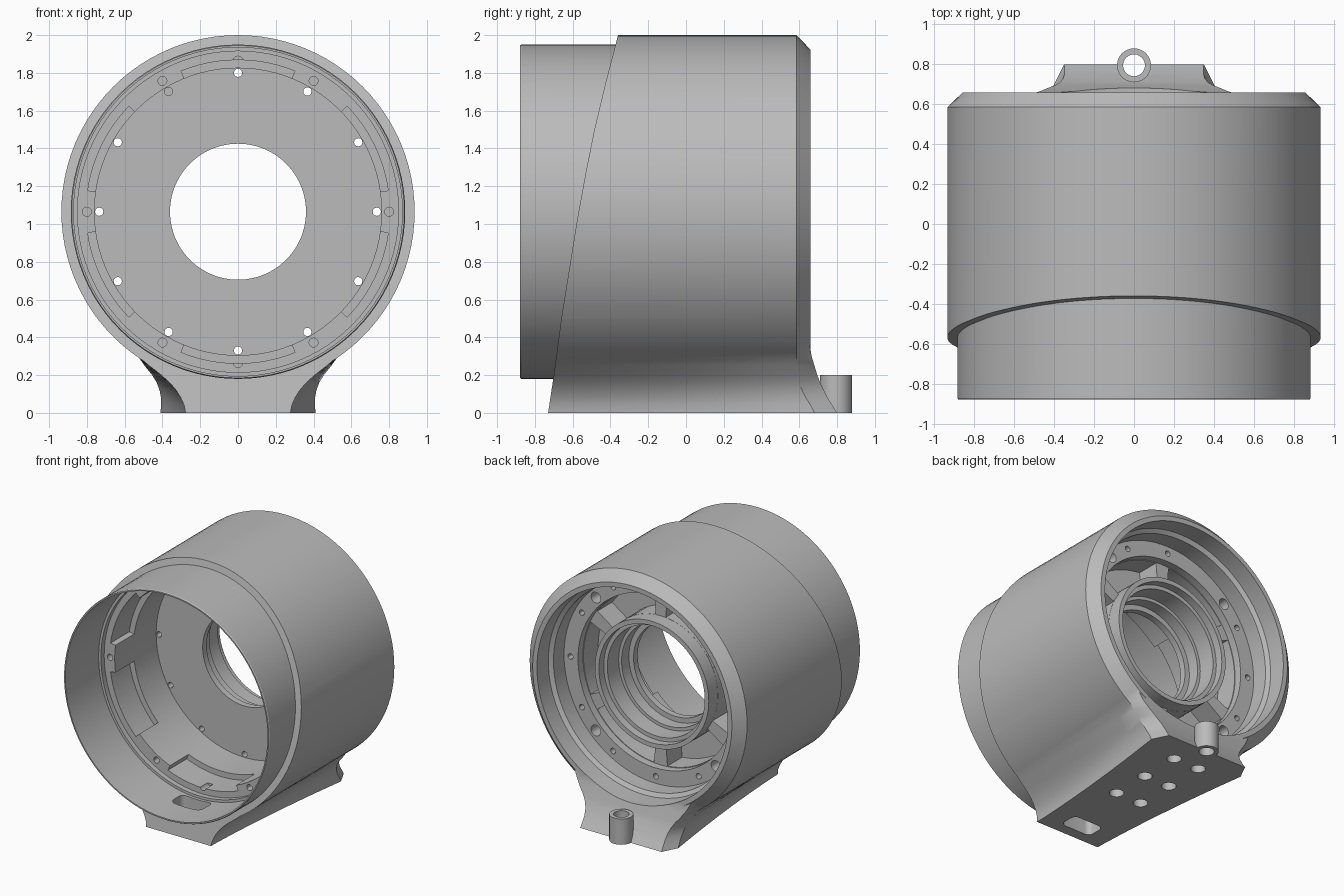
import bpy, bmesh, math
from mathutils import Vector

if "Cube" in bpy.data.objects:
    bpy.data.objects.remove(bpy.data.objects["Cube"])

CZ = 1.065          # height of the housing axis
SEG = 96
grey = bpy.data.materials.new("cast_grey")
grey.diffuse_color = (0.5, 0.5, 0.5, 1)
grey.use_nodes = True
grey.node_tree.nodes["Principled BSDF"].inputs["Base Color"].default_value = grey.diffuse_color


def make(name, bm):
    bmesh.ops.recalc_face_normals(bm, faces=bm.faces)
    me = bpy.data.meshes.new(name)
    bm.to_mesh(me)
    bm.free()
    me.materials.append(grey)
    ob = bpy.data.objects.new(name, me)
    bpy.context.collection.objects.link(ob)
    return ob


def polar(r, deg, y):
    a = math.radians(deg)
    return Vector((r * math.cos(a), y, CZ + r * math.sin(a)))


def loft(bm, rings, closed=False):
    """Bridge equal rings of points; cap the ends unless closed."""
    vs = [[bm.verts.new(p) for p in ring] for ring in rings]
    n = len(vs[0])
    for i in range(len(vs) - (0 if closed else 1)):
        a, b = vs[i], vs[(i + 1) % len(vs)]
        for k in range(n):
            bm.faces.new((a[k], a[(k + 1) % n], b[(k + 1) % n], b[k]))
    if not closed:
        bm.faces.new(vs[0])
        bm.faces.new(vs[-1])


def turned(name, profile):
    """Solid of (y, radius) steps around the housing axis."""
    bm = bmesh.new()
    loft(bm, [[polar(r, 360 * k / SEG, y) for k in range(SEG)] for y, r in profile])
    return make(name, bm)


def sectors(name, parts):
    """Ring sectors: r0, r1, start, end, y0, y1."""
    bm = bmesh.new()
    for r0, r1, a0, a1, y0, y1 in parts:
        rings = []
        for i in range(13):
            a = a0 + (a1 - a0) * i / 12
            rings.append([polar(r0, a, y0), polar(r1, a, y0), polar(r1, a, y1), polar(r0, a, y1)])
        loft(bm, rings)
    return make(name, bm)


def pins(name, centres, r, length, axis, n=20):
    """Cylinders starting at each centre and running along axis."""
    bm = bmesh.new()
    for c in centres:
        c = Vector(c)
        rings = []
        for t in (0, length):
            ring = []
            for k in range(n):
                u, v = r * math.cos(2 * math.pi * k / n), r * math.sin(2 * math.pi * k / n)
                ring.append(c + (Vector((u, t, v)) if axis == 'Y' else Vector((u, v, t))))
            rings.append(ring)
        loft(bm, rings)
    return make(name, bm)


def combine(ob, other, op):
    m = ob.modifiers.new(op, 'BOOLEAN')
    m.operation, m.object, m.solver = op, other, 'EXACT'
    bpy.context.view_layer.objects.active = ob
    bpy.ops.object.modifier_apply(modifier=m.name)
    bpy.data.objects.remove(other)


# main barrel with rear chamfer
housing = turned("housing", [(-0.85, 0.935), (0.585, 0.935), (0.66, 0.857)])

# flared foot: z, front half width, rear half width, corner y, rear y
levels = [(0, .275, .41, .68, .80), (.04, .282, .408, .66, .775), (.08, .30, .408, .635, .75),
          (.12, .325, .415, .615, .73), (.16, .36, .43, .60, .71), (.20, .405, .455, .592, .695),
          (.25, .47, .495, .587, .68), (.30, .53, .53, .585, .665), (.36, .56, .56, .585, .655)]
rings = []
for z, wf, wb, yc, yb in levels:
    side = [(wf + (wb - wf) * t ** 1.6, -0.85 + (yc + 0.85) * t) for t in [i / 8 for i in range(9)]]
    side.append((wb - 0.06, yb))
    ring = side + [(-x, y) for x, y in reversed(side)]
    rings.append([Vector((x, y, z)) for x, y in ring])
bm = bmesh.new()
loft(bm, rings)
combine(housing, make("foot", bm), 'UNION')

# curved raked front end of barrel and foot
edge = [(-.33, 2.1), (-.36, 2.0), (-.425, 1.75), (-.485, 1.5), (-.535, 1.25), (-.58, 1.0),
        (-.62, .75), (-.66, .5), (-.70, .2), (-.73, 0), (-.745, -.1), (-1.2, -.1), (-1.2, 2.1)]
bm = bmesh.new()
loft(bm, [[Vector((x, y, z)) for y, z in edge] for x in (-1.2, 1.2)])
combine(housing, make("rake_cutter", bm), 'DIFFERENCE')

# front sleeve and rear lug
combine(housing, turned("sleeve", [(-.88, .88), (-.872, .885), (-.1, .885)]), 'UNION')
combine(housing, pins("lug", [(0, .795, 0)], .085, .2, 'Z', 32), 'UNION')

# front and rear stepped bores, leaving the web between them
combine(housing, turned("front_bore", [(-1, .87), (-.47, .87), (-.47, .85), (-.43, .85),
                                       (-.43, .76), (.08, .76)]), 'DIFFERENCE')
combine(housing, turned("rear_bore", [(1, .82), (.52, .82), (.5, .79), (.42, .79)]), 'DIFFERENCE')

# face around the hub, then the lower spoke level
for r0, r1, y0 in ((.49, .79, .37), (.49, .67, .31)):
    bm = bmesh.new()
    loft(bm, [[polar(r0, a * 360 / SEG, y0), polar(r1, a * 360 / SEG, y0),
               polar(r1, a * 360 / SEG, .45), polar(r0, a * 360 / SEG, .45)] for a in range(SEG)], True)
    combine(housing, make("face_cutter", bm), 'DIFFERENCE')

# hub bore
combine(housing, turned("hub_bore", [(.5, .455), (.36, .455), (.36, .425), (.22, .425),
                                     (.22, .40), (.13, .40), (.13, .36), (0, .36)]), 'DIFFERENCE')

# six pockets between spokes
combine(housing, sectors("pockets", [(.491, .665, a + 5, a + 55, .13, .45)
                                     for a in range(30, 390, 60)]), 'DIFFERENCE')

# arc recesses in the front ledge
arcs = [(8, 44), (68, 112), (136, 172), (188, 224), (248, 292), (316, 352)]
combine(housing, sectors("ledge_recesses", [(.74, .803, a, b, -.5, -.2) for a, b in arcs]), 'DIFFERENCE')

# screw holes: ledge, web and rear face
combine(housing, pins("ledge_holes", [polar(.8, a, -.5) for a in (0, 60, 90, 120, 180, 240, 270, 300)],
                      .024, .16, 'Y', 12), 'DIFFERENCE')
combine(housing, pins("web_holes", [polar(.735, a, 0) for a in range(0, 360, 30)],
                      .022, .45, 'Y', 12), 'DIFFERENCE')
combine(housing, pins("rear_holes", [polar(.73, a, .25) for a in (45, 135, 225, 315)],
                      .042, .2, 'Y', 16), 'DIFFERENCE')

# mounting holes and lug hole under the foot
combine(housing, pins("foot_holes", [(s * .11, y, -.1) for s in (-1, 1) for y in (-.06, .25, .57)],
                      .052, .22, 'Z'), 'DIFFERENCE')
combine(housing, pins("lug_hole", [(0, .795, -.1)], .055, .5, 'Z', 24), 'DIFFERENCE')

# rounded cable slot through the foot
outline = []
for cx, cy, start in ((.09, .035, 0), (-.09, .035, 90), (-.09, -.035, 180), (.09, -.035, 270)):
    for i in range(6):
        a = math.radians(start + 18 * i)
        outline.append((cx + .04 * math.cos(a), -.57 + cy + .04 * math.sin(a)))
bm = bmesh.new()
loft(bm, [[Vector((x, y, z)) for x, y in outline] for z in (-.1, .4)])
combine(housing, make("cable_slot", bm), 'DIFFERENCE')

# smooth castings with crisp machined edges
bpy.ops.object.select_all(action='DESELECT')
housing.select_set(True)
bpy.context.view_layer.objects.active = housing
bpy.ops.object.shade_smooth_by_angle(angle=math.radians(30))
